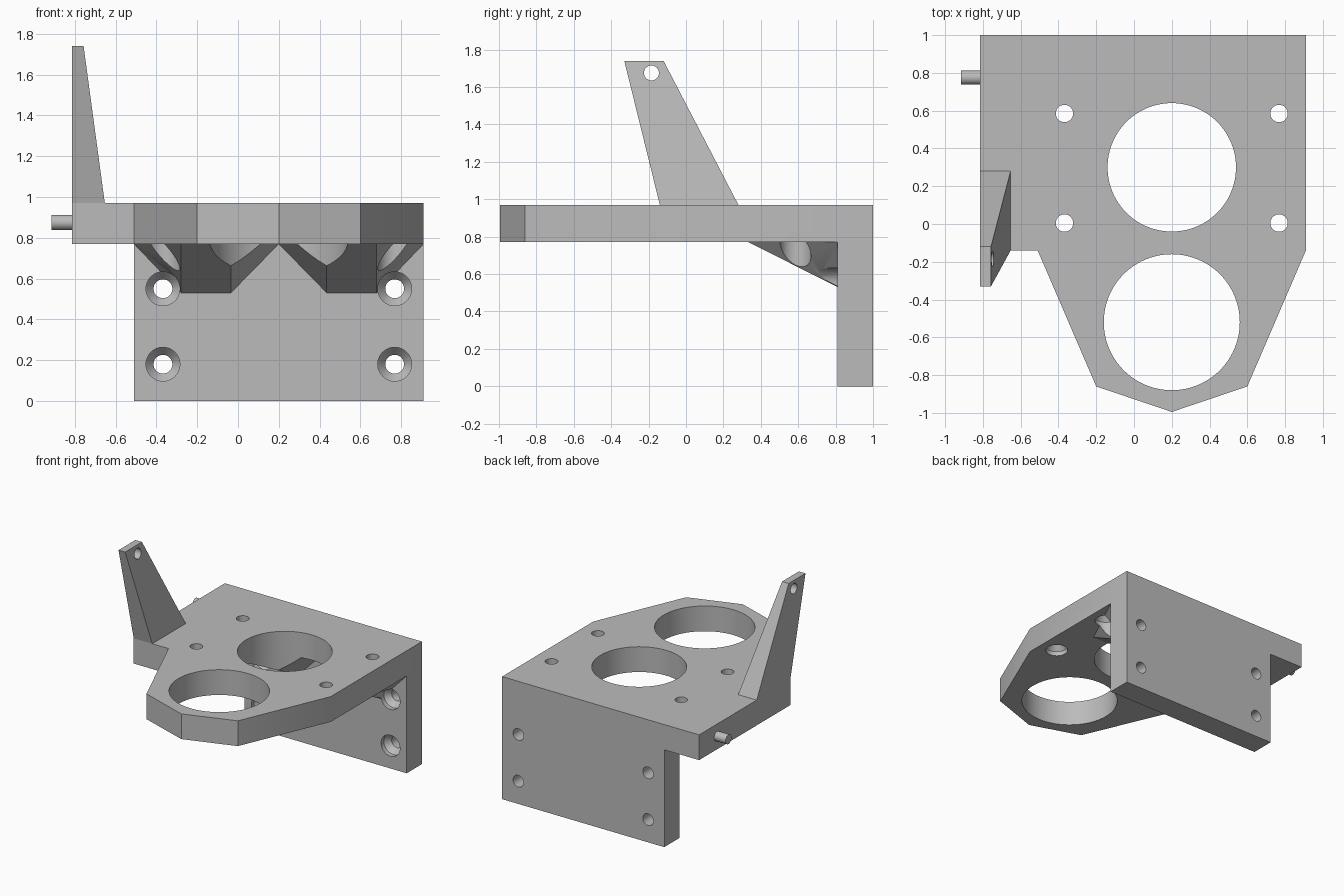
import bpy
import bmesh
from math import pi, radians, cos, sin
from mathutils import Matrix, Vector

if "Cube" in bpy.data.objects:
    bpy.data.objects.remove(bpy.data.objects["Cube"])

grey = bpy.data.materials.new("plain grey")
grey.use_nodes = True
colour = (0.5, 0.5, 0.5, 1)
grey.diffuse_color = colour
grey.node_tree.nodes["Principled BSDF"].inputs["Base Color"].default_value = colour

MID = 0.2                      # symmetry line of the bracket
LOW, TOP = 0.77, 0.97          # plate underside and top
WALL = 0.81                    # front face of the back wall


def finish(bm, name):
    bmesh.ops.recalc_face_normals(bm, faces=bm.faces)
    mesh = bpy.data.meshes.new(name)
    bm.to_mesh(mesh)
    bm.free()
    mesh.materials.append(grey)
    ob = bpy.data.objects.new(name, mesh)
    bpy.context.collection.objects.link(ob)
    return ob


def hull(name, points):
    bm = bmesh.new()
    for p in points:
        bm.verts.new(p)
    bmesh.ops.convex_hull(bm, input=bm.verts)
    bmesh.ops.dissolve_limit(bm, angle_limit=0.002, verts=bm.verts, edges=bm.edges)
    return finish(bm, name)


def prism(name, outline, z0, z1):
    bm = bmesh.new()
    face = bm.faces.new([bm.verts.new((x, y, z0)) for x, y in outline])
    new = bmesh.ops.extrude_face_region(bm, geom=[face])["geom"]
    bmesh.ops.translate(bm, vec=(0, 0, z1 - z0),
                        verts=[v for v in new if isinstance(v, bmesh.types.BMVert)])
    return finish(bm, name)


def lathe(name, profile, loc, axis, n=64):
    """Solid of revolution from (radius, height) pairs, pointed along axis."""
    bm = bmesh.new()
    rings = [[bm.verts.new((r * cos(2 * pi * i / n), r * sin(2 * pi * i / n), h))
              for i in range(n)] for r, h in profile]
    for a, b in zip(rings, rings[1:]):
        for i in range(n):
            j = (i + 1) % n
            bm.faces.new((a[i], a[j], b[j], b[i]))
    bm.faces.new(rings[0])
    bm.faces.new(rings[-1])
    turn = Vector((0, 0, 1)).rotation_difference(Vector(axis)).to_matrix().to_4x4()
    bmesh.ops.transform(bm, matrix=Matrix.Translation(loc) @ turn, verts=bm.verts)
    return finish(bm, name)


def combine(target, tool, operation):
    mod = target.modifiers.new("combine", 'BOOLEAN')
    mod.operation, mod.object, mod.solver = operation, tool, 'EXACT'
    bpy.context.view_layer.objects.active = target
    bpy.ops.object.modifier_apply(modifier=mod.name)
    bpy.data.objects.remove(tool)


# Top plate with tapered nose
bracket = prism("bracket_body", [
    (-0.815, 1), (0.91, 1), (0.91, -0.14), (0.6, -0.86), (MID, -0.995),
    (-0.2, -0.86), (-0.51, -0.14), (-0.815, -0.14)], LOW, TOP)

# Back wall
combine(bracket, prism("back_wall", [(-0.51, WALL), (0.91, WALL), (0.91, 1), (-0.51, 1)],
                       0, 0.9), 'UNION')

# Two gussets with sloping flanks, sunk slightly into plate and wall
for side in (-1, 1):
    pts = []
    for off, y, z in ((0.71, WALL, LOW), (0, WALL, LOW), (0.48, WALL, 0.53),
                      (0.235, WALL, 0.53), (0.48, 0.335, LOW), (0.235, 0.335, LOW)):
        x = MID + side * off
        pts.append((x, y, z))
        if z == LOW:
            pts.append((x, y, z + 0.05))
        if y == WALL:
            pts.append((x, y + 0.05, z))
            if z == LOW:
                pts.append((x, y + 0.05, z + 0.05))
    combine(bracket, hull("gusset", pts), 'UNION')

# Two large round openings
for y, r in ((0.3, 0.34), (-0.52, 0.36)):
    combine(bracket, lathe("opening", [(r, -0.6), (r, 0.4)], (MID, y, TOP), (0, 0, 1), 96),
            'DIFFERENCE')

# Countersunk screw holes in the plate (from below) and the wall (from the front)
screw = [(0.046, -0.4), (0.046, -0.08), (0.083, -0.035), (0.083, 0.42)]
for x in (MID - 0.568, MID + 0.568):
    for y in (0.585, 0.005):
        combine(bracket, lathe("screw_hole", screw, (x, y, LOW), (0, 0, -1), 48), 'DIFFERENCE')
    for z in (0.55, 0.18):
        combine(bracket, lathe("screw_hole", screw, (x, WALL, z), (0, -1, 0), 48), 'DIFFERENCE')

# Leaning arm with a hole near its tip
arm = hull("leaning_arm", [
    (x, y, z) for z, xs, ys in ((TOP, (-0.815, -0.653), (-0.14, 0.28)),
                                (1.74, (-0.815, -0.757), (-0.33, -0.12)))
    for x in xs for y in ys])
combine(arm, lathe("arm_hole", [(0.04, -0.3), (0.04, 0.3)], (-0.78, -0.185, 1.675), (1, 0, 0), 48),
        'DIFFERENCE')

# Side pin
pin = lathe("side_pin", [(0.037, -0.03), (0.037, 0.1)], (-0.815, 0.775, 0.875), (-1, 0, 0), 48)

# Clean flat faces, then smooth the round ones
for ob in (bracket, arm, pin):
    bm = bmesh.new()
    bm.from_mesh(ob.data)
    bmesh.ops.remove_doubles(bm, verts=bm.verts, dist=0.0001)
    bmesh.ops.dissolve_limit(bm, angle_limit=0.002, verts=bm.verts, edges=bm.edges)
    bm.to_mesh(ob.data)
    bm.free()
    bpy.ops.object.select_all(action='DESELECT')
    ob.select_set(True)
    bpy.context.view_layer.objects.active = ob
    bpy.ops.object.shade_smooth_by_angle(angle=radians(25))
